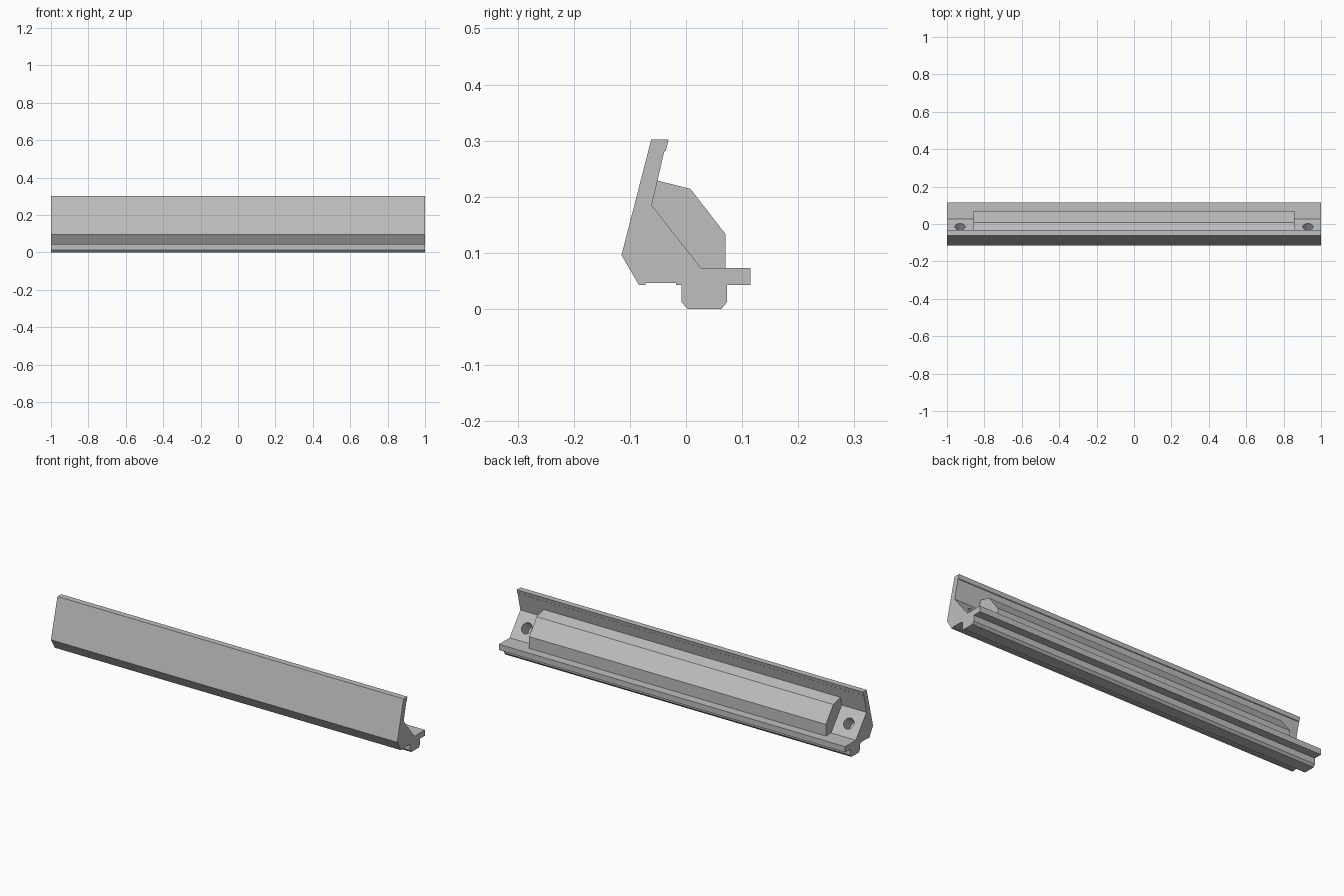
import bpy
import bmesh
from mathutils import Vector

cube = bpy.data.objects.get("Cube")
if cube:
    bpy.data.objects.remove(cube, do_unlink=True)

# Single plain grey
grey = bpy.data.materials.new("plain_grey")
grey.use_nodes = True
colour = (0.52, 0.52, 0.52, 1)
grey.diffuse_color = colour
grey.node_tree.nodes["Principled BSDF"].inputs["Base Color"].default_value = colour


def extrude_profile(name, profile, half_length):
    """Extrude a (y, z) outline along x, centred on x = 0."""
    bm = bmesh.new()
    face = bm.faces.new([bm.verts.new((-half_length, y, z)) for y, z in profile])
    result = bmesh.ops.extrude_face_region(bm, geom=[face])
    verts = [g for g in result["geom"] if isinstance(g, bmesh.types.BMVert)]
    bmesh.ops.translate(bm, verts=verts, vec=(2 * half_length, 0, 0))
    bmesh.ops.recalc_face_normals(bm, faces=bm.faces)
    mesh = bpy.data.meshes.new(name)
    bm.to_mesh(mesh)
    bm.free()
    mesh.materials.append(grey)
    obj = bpy.data.objects.new(name, mesh)
    bpy.context.collection.objects.link(obj)
    return obj


# Corners shared by the rail and the block
ramp_top = (-0.061, 0.185)
ramp_foot = (0.027, 0.073)

# Full-length rail: front plate, ramp, rear ledge, keel and shallow groove
rail = extrude_profile("rail", [
    (-0.062, 0.302), (-0.031, 0.302), (-0.036, 0.282), (-0.039, 0.280),
    ramp_top, ramp_foot,
    (0.115, 0.073), (0.115, 0.043), (0.073, 0.043),
    (0.073, 0.012), (0.063, 0), (0.003, 0), (-0.008, 0.012),
    (-0.008, 0.043), (-0.018, 0.043), (-0.018, 0.046),
    (-0.072, 0.046), (-0.072, 0.043), (-0.084, 0.043), (-0.115, 0.096),
], 1.0)

# Raised block on the ramp, shorter than the rail
extrude_profile("centre_block", [
    ramp_top, (-0.051, 0.229), (0.008, 0.214), (0.070, 0.134),
    (0.070, 0.073), ramp_foot,
], 0.857)

# Blind screw holes square to the ramp at each end
top, foot = Vector((0, *ramp_top)), Vector((0, *ramp_foot))
along = (foot - top).normalized()
normal = Vector((0, -along.z, along.y))
depth = 0.07
for side, x in (("right", -0.93), ("left", 0.93)):
    centre = top.lerp(foot, 0.53) + Vector((x, 0, 0))
    bpy.ops.mesh.primitive_cylinder_add(
        vertices=32, radius=0.028, depth=2 * depth, location=centre,
        rotation=normal.to_track_quat("Z", "Y").to_euler())
    cutter = bpy.context.object
    cutter.name = side + "_hole_cutter"
    cutter.data.materials.append(grey)
    cutter.hide_render = True
    cutter.display_type = "WIRE"
    cutter.hide_set(True)
    cut = rail.modifiers.new(side + "_screw_hole", "BOOLEAN")
    cut.operation = "DIFFERENCE"
    cut.solver = "EXACT"
    cut.object = cutter
